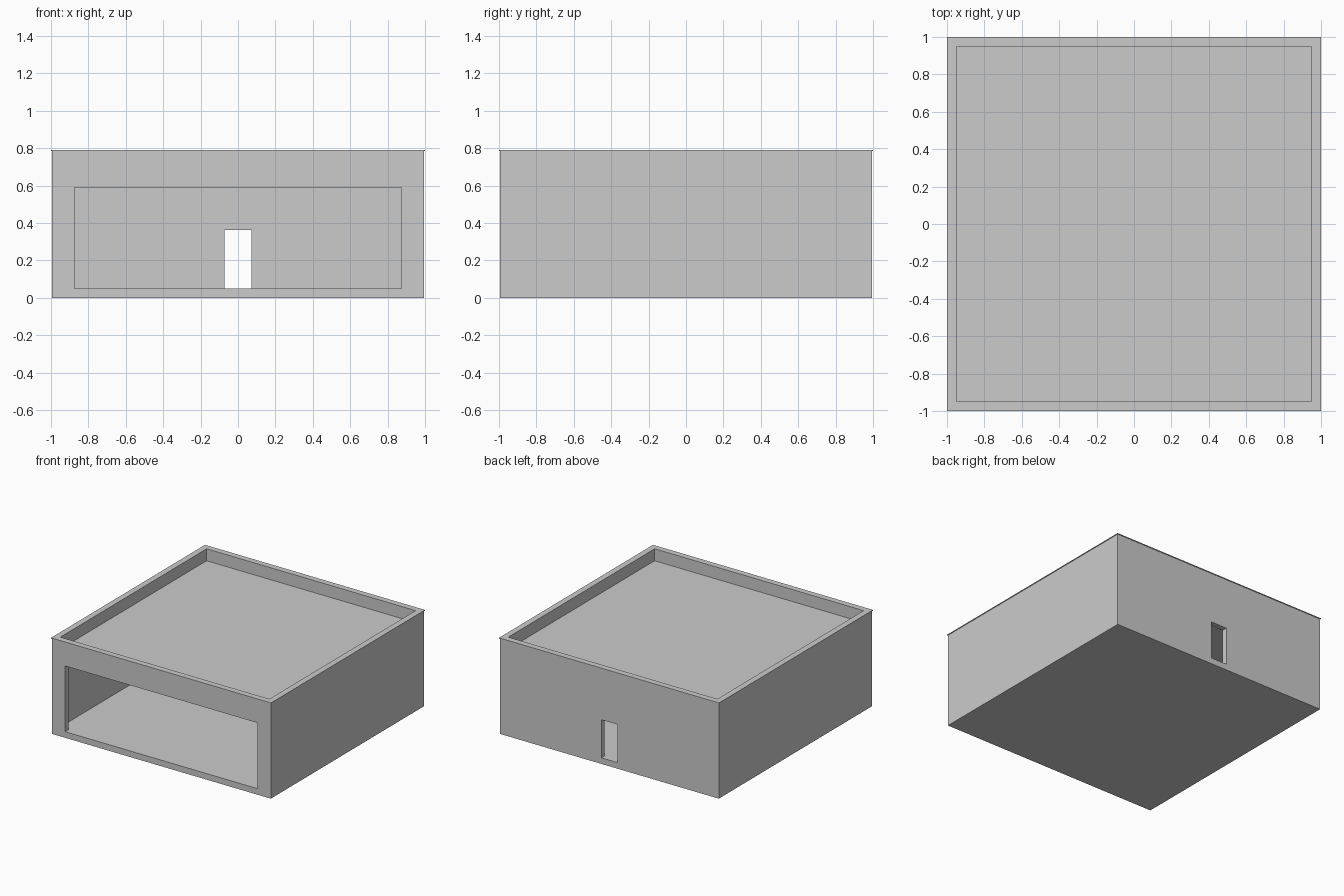
import bpy
import bmesh
from mathutils import Matrix, Vector

if "Cube" in bpy.data.objects:
    bpy.data.objects.remove(bpy.data.objects["Cube"])

OUTER, INNER = 0.995, 0.952     # outer and inner wall faces
FLOOR, CEILING = 0.05, 0.64
ROOF, TOP = 0.69, 0.79


def box(name, low, high):
    """Axis-aligned box between two corners."""
    low, high = Vector(low), Vector(high)
    bm = bmesh.new()
    bmesh.ops.create_cube(bm, size=1, matrix=Matrix.Translation((low + high) / 2)
                          @ Matrix.Diagonal((*(high - low), 1)))
    mesh = bpy.data.meshes.new(name)
    bm.to_mesh(mesh)
    bm.free()
    obj = bpy.data.objects.new(name, mesh)
    bpy.context.collection.objects.link(obj)
    return obj


def cut(target, name, low, high):
    """Subtract a hidden box from the target."""
    cutter = box(name, low, high)
    cutter.hide_render = True
    cutter.display_type = 'WIRE'
    mod = target.modifiers.new(name, 'BOOLEAN')
    mod.operation = 'DIFFERENCE'
    mod.solver = 'EXACT'
    mod.object = cutter


# Building shell: floor, four walls, roof slab and parapet
shell = box("building_shell", (-OUTER, -OUTER, 0), (OUTER, OUTER, TOP - 0.006))
cut(shell, "room_cutter", (-INNER, -INNER, FLOOR), (INNER, INNER, CEILING))
cut(shell, "roof_well_cutter", (-INNER, -INNER, ROOF), (INNER, INNER, 1))

# Wide front opening and narrow back doorway
cut(shell, "front_opening_cutter", (-0.875, -1.1, FLOOR), (0.875, -0.9, 0.59))
cut(shell, "back_door_cutter", (-0.073, 0.9, FLOOR), (0.073, 1.1, 0.363))

# Thin coping that overhangs the parapet
coping = box("parapet_coping", (-1, -1, TOP - 0.006), (1, 1, TOP))
cut(coping, "coping_cutter", (-0.95, -0.95, 0.7), (0.95, 0.95, 1))
